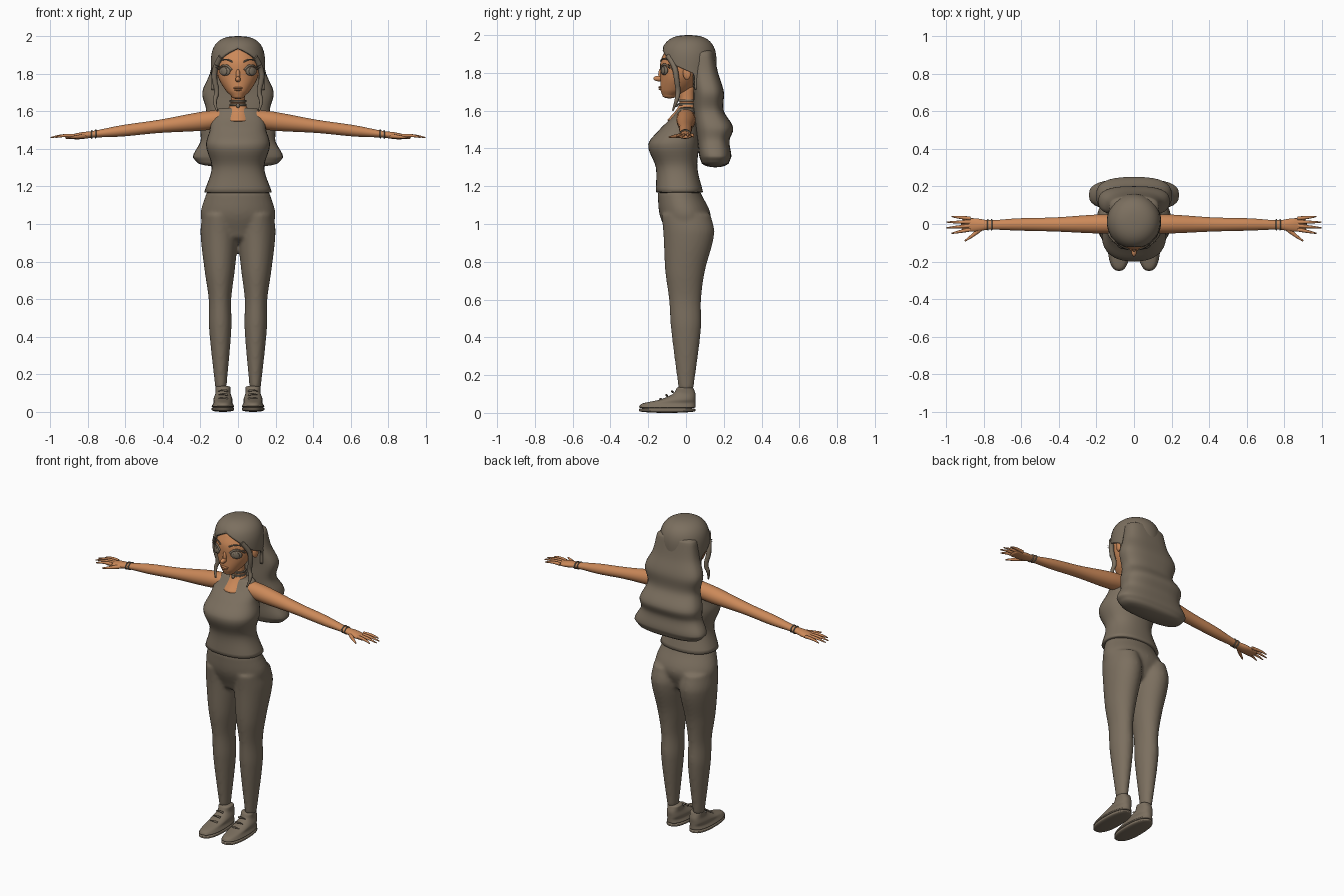
import bpy, bmesh, math
from mathutils import Matrix, Vector

cube = bpy.data.objects.get("Cube")
if cube:
    bpy.data.objects.remove(cube)


def material(name, red, green, blue):
    made = bpy.data.materials.new(name)
    made.use_nodes = True
    made.diffuse_color = (red, green, blue, 1)
    made.node_tree.nodes["Principled BSDF"].inputs["Base Color"].default_value = made.diffuse_color
    return made


TAUPE = material("taupe cloth and hair", .2, .16, .115)
SKIN = material("warm skin", .6, .25, .1)


def finish(name, bm, mat, mirror=False):
    bmesh.ops.recalc_face_normals(bm, faces=bm.faces)
    mesh = bpy.data.meshes.new(name)
    bm.to_mesh(mesh)
    bm.free()
    mesh.materials.append(mat)
    for polygon in mesh.polygons:
        polygon.use_smooth = True
    made = bpy.data.objects.new(name, mesh)
    bpy.context.collection.objects.link(made)
    if mirror:
        made.modifiers.new("Mirror", "MIRROR").use_mirror_merge = False
    return made


def blend(rows, steps=6):
    """Smooth curve through the key cross-sections."""
    rows = [Vector(row) for row in rows]
    last = len(rows) - 1
    slopes = []
    for i in range(last + 1):
        before, after = rows[max(i - 1, 0)], rows[min(i + 1, last)]
        slopes.append((after - before) / (after[0] - before[0]))
    result = []
    for i in range(last):
        gap = rows[i + 1][0] - rows[i][0]
        for step in range(steps):
            u = step / steps
            ease = u * u * (3 - 2 * u)
            result.append(rows[i].lerp(rows[i + 1], ease)
                          + slopes[i] * gap * u * (1 - u) ** 2
                          - slopes[i + 1] * gap * u * u * (1 - u))
    return result + [rows[last]]


def add_loft(bm, rows, centre=lambda t: 0, along_x=False, power=2, dome=.01, segments=32):
    """Key rows are (position, half width, front y, back y); both ends are rounded."""
    sections = [(*row, 1) for row in blend(rows)]
    way = math.copysign(dome, rows[-1][0] - rows[0][0])
    first, last = sections[0], sections[-1]
    for step in range(1, 6):
        angle = step * math.pi / 10.5
        rise, shrink = way * math.sin(angle), math.cos(angle)
        sections.insert(0, (first[0] - rise, *first[1:4], shrink))
        sections.append((last[0] + rise, *last[1:4], shrink))
    rings = []
    for t, half, front, back, scale in sections:
        ring = []
        for k in range(segments):
            angle = math.tau * k / segments
            c, s = math.cos(angle), math.sin(angle)
            side = centre(t) + scale * half * math.copysign(abs(c) ** (2 / power), c)
            depth = scale * (back - front) / 2 * math.copysign(abs(s) ** (2 / power), s)
            y = (front + back) / 2 + depth
            ring.append(bm.verts.new((t, y, side) if along_x else (side, y, t)))
        rings.append(ring)
    for lower, upper in zip(rings, rings[1:]):
        for k in range(segments):
            bm.faces.new((lower[k - 1], lower[k], upper[k], upper[k - 1]))
    bm.faces.new(rings[0])
    bm.faces.new(rings[-1])


def loft(name, rows, mat, mirror=False, **options):
    bm = bmesh.new()
    add_loft(bm, rows, **options)
    return finish(name, bm, mat, mirror)


def ball(name, place, size, mat, mirror=False, turn=0):
    bm = bmesh.new()
    matrix = Matrix.Translation(place) @ Matrix.Rotation(turn, 4, "Z") @ Matrix.Diagonal((*size, 1))
    bmesh.ops.create_uvsphere(bm, u_segments=24, v_segments=16, radius=1, matrix=matrix)
    return finish(name, bm, mat, mirror)


def tube(name, points, radius, mat):
    """Mirrored round strand that thins towards its end."""
    curve = bpy.data.curves.new(name, "CURVE")
    curve.dimensions, curve.bevel_depth, curve.bevel_resolution = "3D", radius, 3
    curve.use_fill_caps = True
    spline = curve.splines.new("NURBS")
    spline.points.add(len(points) - 1)
    spline.use_endpoint_u, spline.order_u, spline.resolution_u = True, 3, 8
    for i, (point, place) in enumerate(zip(spline.points, points)):
        point.co = (*place, 1)
        point.radius = 1 - .7 * (i / (len(points) - 1)) ** 4
    helper = bpy.data.objects.new(name, curve)
    bpy.context.collection.objects.link(helper)
    graph = bpy.context.evaluated_depsgraph_get()
    mesh = bpy.data.meshes.new_from_object(helper.evaluated_get(graph))
    bm = bmesh.new()
    bm.from_mesh(mesh)
    bpy.data.objects.remove(helper)
    bpy.data.meshes.remove(mesh)
    return finish(name, bm, mat, mirror=True)


# Sleeveless top
loft("sleeveless_top", [(1.61, .11, -.04, .05), (1.56, .14, -.08, .06), (1.5, .15, -.14, .07),
                        (1.42, .17, -.2, .07), (1.3, .14, -.16, .06), (1.17, .18, -.16, .09)],
     TAUPE, power=2.3)

# Trousers: hips and both legs fused into one surface
bm = bmesh.new()
add_loft(bm, [(1.16, .17, -.15, .08), (1.05, .2, -.14, .13), (.95, .17, -.1, .1)], dome=.05)
for side in (1, -1):
    add_loft(bm, [(1.05, .09, -.13, .13), (.95, .1, -.12, .15), (.75, .08, -.11, .1),
                  (.6, .06, -.09, .08), (.45, .06, -.08, .08), (.13, .03, -.04, .04)],
             centre=lambda z: side * (.09 + .01 * z))
trousers = finish("trousers", bm, TAUPE)
fuse = trousers.modifiers.new("Fuse", "REMESH")
fuse.mode, fuse.voxel_size, fuse.use_smooth_shade = "VOXEL", .01, True
soften = trousers.modifiers.new("Soften", "SMOOTH")
soften.factor, soften.iterations = .5, 6

# Shoes, soles and laces
shoe = dict(mirror=True, centre=lambda z: .08, power=2.4)
loft("shoes", [(.03, .06, -.25, .05), (.05, .05, -.23, .05), (.07, .05, -.14, .05),
               (.1, .04, -.07, .05), (.13, .04, -.05, .04)], TAUPE, **shoe)
loft("shoe_soles", [(.01, .06, -.25, .05), (.02, .06, -.25, .05)], TAUPE, **shoe)
for step in range(3):
    y, z = .03 * step - .13, .02 * step + .07
    tube("lace", [(.055, y, z), (.08, y - .01, z + .01), (.105, y, z)], .006, TAUPE)


# Arms, hands and bracelets
def arm_height(x):
    return 1.57 - .12 * x


loft("arms", [(.1, .05, -.05, .05), (.2, .05, -.05, .05), (.42, .035, -.04, .035), (.62, .03, -.035, .03),
              (.77, .018, -.03, .02), (.84, .018, -.04, .03), (.9, .01, -.04, .03)],
     SKIN, mirror=True, centre=arm_height, along_x=True, dome=.02)
for i, name in enumerate(("index_finger", "middle_finger", "ring_finger", "little_finger")):
    reach = 1 - .013 * (i - 1.5) ** 2
    base, tip = .02 * i - .03, .03 * i - .05
    tube(name, [(.87, base, 1.47), (.93, (base + tip) / 2, 1.475), (reach, tip, 1.46)], .01, SKIN)
tube("thumb", [(.8, -.01, 1.47), (.84, -.05, 1.465), (.9, -.09, 1.46)], .013, SKIN)
for x in (.755, .775):
    loft("bracelet", [(x, .023, -.034, .026), (x + .005, .023, -.034, .026)], TAUPE,
         mirror=True, centre=arm_height, along_x=True, dome=.003)

# Neck and choker
loft("neck", [(1.72, .04, -.04, .045), (1.64, .04, -.035, .045), (1.6, .06, -.055, .05),
              (1.55, .07, -.1, .04)], SKIN)
for z in (1.63, 1.65):
    loft("choker_band", [(z, .046, -.043, .05), (z + .008, .046, -.043, .05)], TAUPE, dome=.004)
ball("choker_pendant", (0, -.05, 1.63), (.01, .007, .012), TAUPE)

# Head, ears, nose and lips
loft("head", [(1.68, .035, -.125, -.05), (1.71, .065, -.135, .02), (1.78, .105, -.135, .07),
              (1.86, .115, -.135, .1), (1.92, .1, -.11, .1)], SKIN, dome=.015)
ball("ears", (.12, .005, 1.8), (.012, .022, .036), SKIN, mirror=True, turn=-.3)
ball("nose", (0, -.143, 1.77), (.014, .03, .015), SKIN)
ball("nose_bridge", (0, -.132, 1.79), (.012, .015, .035), SKIN)
for half, z in ((.024, 1.724), (.019, 1.714)):
    ball("lip", (0, -.134, z), (half, .012, .006), SKIN)


def face_point(x, z):
    """Place on the front of the face."""
    return x, -.03 - .107 * math.sqrt(1 - (x / .116) ** 2), z


# Eyes, lashes and brows
ball("eyes", face_point(.07, 1.813), (.034, .01, .024), TAUPE, mirror=True, turn=.55)
ball("irises", Vector(face_point(.07, 1.813)) + Vector((.004, -.007, 0)), (.018, .006, .02),
     TAUPE, mirror=True, turn=.55)


def face_arch(name, middle, half, z, rise, radius):
    sweep = [i / 4 for i in range(-4, 5)]
    tube(name, [face_point(middle + half * u, z + rise * (1 - u * u)) for u in sweep], radius, TAUPE)


face_arch("upper_lashes", .07, .036, 1.82, .025, .006)
face_arch("eyebrows", .066, .036, 1.862, .014, .004)
for z in (1.825, 1.838):
    tube("lash_flick", [(.095, -.085, z), (.11, -.09, z), (.12, -.095, z + .01)], .003, TAUPE)

# Hair cap: a dome opened at the front into an arch round the face
bm = bmesh.new()
arc, previous = 40, None
for level in range(20):
    q = math.cos(level * math.pi / 24)
    z = 1.84 + .16 * q
    scale = (1 - max(q, 0) ** 3) ** .4 + .02
    opening = 1.08 * max(0, (1.935 - z) / .095) ** .75 if q > 0 else min(1.08 - 2.5 * q, 1.8)
    row = []
    for k in range(arc + 1):
        angle = opening + (math.tau - 2 * opening) * k / arc
        row.append(bm.verts.new((.142 * scale * math.sin(angle), .013 - .146 * scale * math.cos(angle), z)))
    if previous:
        for k in range(arc):
            bm.faces.new((previous[k], previous[k + 1], row[k + 1], row[k]))
    else:
        bm.faces.new(row[:arc])
    previous = row
bmesh.ops.remove_doubles(bm, verts=bm.verts, dist=.0001)
hair_cap = finish("hair_cap", bm, TAUPE)
thicken = hair_cap.modifiers.new("Thickness", "SOLIDIFY")
thicken.thickness, thicken.offset = .014, -1

# Long wavy hair down the back
loft("back_hair", [(1.9, .13, .03, .15), (1.8, .15, .03, .17), (1.7, .19, .04, .2), (1.6, .17, .04, .2),
                   (1.51, .2, .05, .25), (1.44, .2, .06, .23), (1.36, .24, .07, .24),
                   (1.33, .22, .08, .23)], TAUPE, power=2.7, dome=.03)

# Front locks beside the face
tube("front_locks", [(.09, -.095, 1.89), (.122, -.06, 1.84), (.128, -.05, 1.77), (.108, -.04, 1.7),
                     (.13, -.05, 1.65), (.11, -.07, 1.6)], .015, TAUPE)
